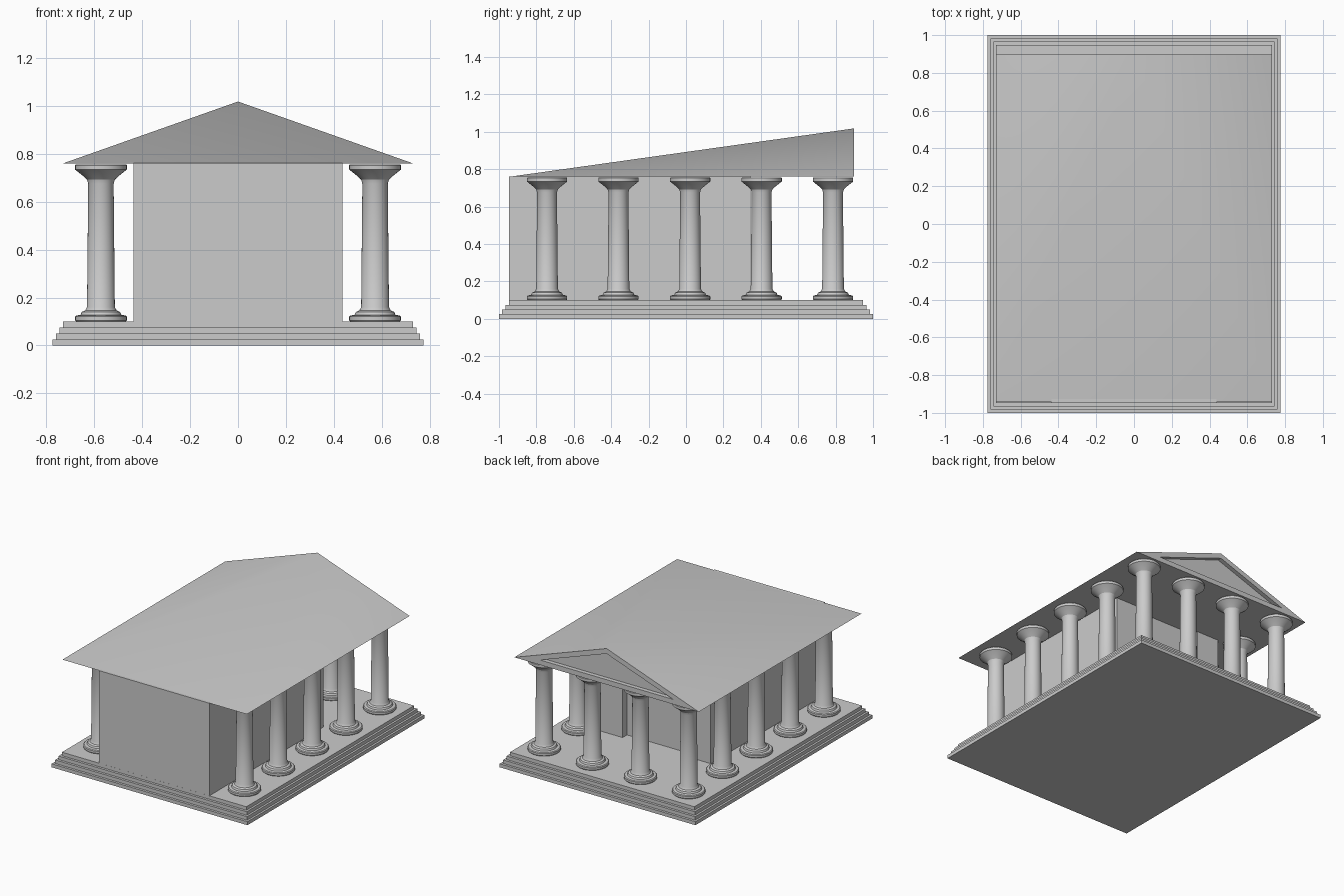
import bpy, bmesh, math
from mathutils import Vector

if "Cube" in bpy.data.objects:
    bpy.data.objects.remove(bpy.data.objects["Cube"])


def add_object(name, bm, loc=(0, 0, 0), smooth=False):
    bmesh.ops.recalc_face_normals(bm, faces=bm.faces)
    mesh = bpy.data.meshes.new(name)
    bm.to_mesh(mesh)
    bm.free()
    ob = bpy.data.objects.new(name, mesh)
    ob.location = loc
    bpy.context.collection.objects.link(ob)
    if smooth:
        bpy.ops.object.select_all(action='DESELECT')
        ob.select_set(True)
        bpy.context.view_layer.objects.active = ob
        bpy.ops.object.shade_smooth_by_angle(angle=math.radians(30))
    return ob


def prism(name, outline, z0, z1):
    bm = bmesh.new()
    face = bm.faces.new([bm.verts.new((x, y, z0)) for x, y in outline])
    ext = bmesh.ops.extrude_face_region(bm, geom=[face])
    top = [v for v in ext["geom"] if isinstance(v, bmesh.types.BMVert)]
    bmesh.ops.translate(bm, verts=top, vec=(0, 0, z1 - z0))
    return add_object(name, bm)


# stepped base
for i in range(4):
    hx, hy = 0.775 - 0.015 * i, 1.0 - 0.0175 * i
    prism(f"base_step_{i + 1}", [(-hx, -hy), (hx, -hy), (hx, hy), (-hx, hy)],
          0.025 * i, 0.025 * (i + 1))

# inner chamber, with a shallow recess between the rear wall ends
half = [(0.437, -0.947), (0.437, 0.345), (0.26, 0.345), (0.26, 0.295)]
prism("chamber", half + [(-x, y) for x, y in reversed(half)], 0.1, 0.762)

# round columns: lathed profile of radius and height
profile = [(0, 0), (0.104, 0), (0.108, 0.005), (0.108, 0.02), (0.103, 0.025),
           (0.085, 0.028), (0.08, 0.04), (0.066, 0.046), (0.058, 0.06),
           (0.053, 0.575), (0.058, 0.592), (0.075, 0.608), (0.1, 0.628),
           (0.108, 0.634), (0.108, 0.652), (0.104, 0.656), (0, 0.656)]


def column_mesh():
    bm = bmesh.new()
    verts = [bm.verts.new((r, 0, z)) for r, z in profile]
    edges = [bm.edges.new(pair) for pair in zip(verts, verts[1:])]
    bmesh.ops.spin(bm, geom=verts + edges, cent=(0, 0, 0), axis=(0, 0, 1),
                   angle=math.tau, steps=32, use_duplicate=False)
    bmesh.ops.remove_doubles(bm, verts=bm.verts, dist=1e-4)
    return bm


rows = [-0.743, -0.361, 0.022, 0.404, 0.786]
spots = [(s * 0.572, y) for y in rows for s in (-1, 1)]
spots += [(s * 0.19, rows[-1]) for s in (-1, 1)]
first = add_object("column_1", column_mesh(), (*spots[0], 0.1), smooth=True)
for i, (x, y) in enumerate(spots[1:], 2):
    ob = first.copy()
    ob.name = f"column_{i}"
    ob.location = (x, y, 0.1)
    bpy.context.collection.objects.link(ob)

# sloping roof, its peak over the rear edge, with a recessed gable
bm = bmesh.new()
fl, fr, br, bl, peak = [bm.verts.new(p) for p in (
    (-0.73, -0.942, 0.76), (0.73, -0.942, 0.76), (0.73, 0.898, 0.76),
    (-0.73, 0.898, 0.76), (0, 0.898, 1.018))]
for loop in ((fl, bl, br, fr), (fl, fr, peak), (fr, br, peak), (bl, fl, peak)):
    bm.faces.new(loop)
gable = bm.faces.new((br, bl, peak))
bmesh.ops.recalc_face_normals(bm, faces=bm.faces)
bmesh.ops.inset_region(bm, faces=[gable], thickness=0.035, use_even_offset=True)
ext = bmesh.ops.extrude_discrete_faces(bm, faces=[gable])
inner = ext["faces"][0]
bmesh.ops.translate(bm, verts=inner.verts, vec=Vector((0, -0.03, 0)))
add_object("roof", bm, smooth=True)
